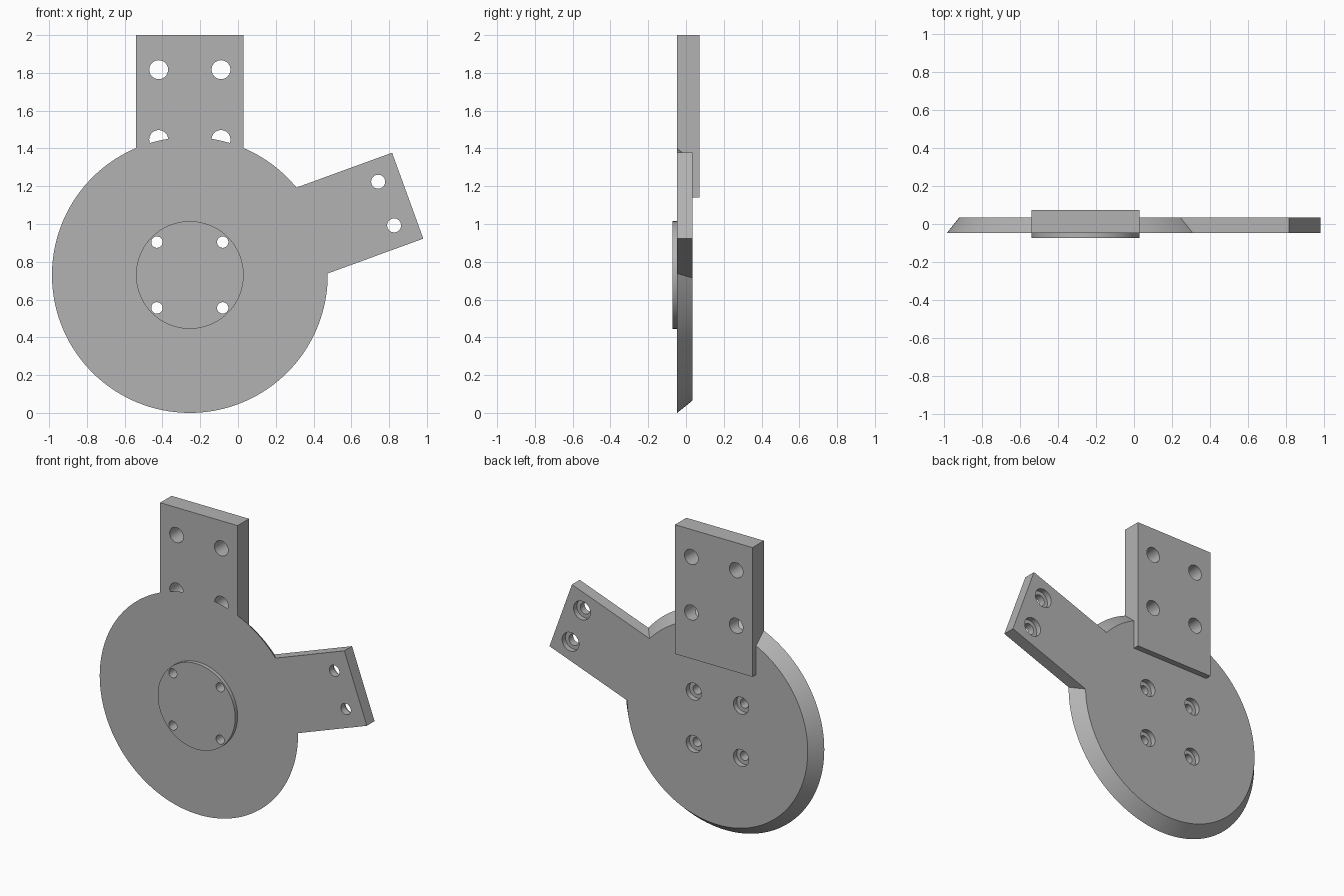
import bpy, bmesh, math
from mathutils import Matrix, Vector

cube = bpy.data.objects.get("Cube")
if cube:
    bpy.data.objects.remove(cube, do_unlink=True)

grey = bpy.data.materials.new("plain_grey")
grey.use_nodes = True
colour = (0.45, 0.45, 0.45, 1)
grey.diffuse_color = colour
grey.node_tree.nodes["Principled BSDF"].inputs["Base Color"].default_value = colour

# Shared dimensions
CX, CZ = -0.255, 0.73
FRONT, BACK = -0.047, 0.034
BOSS_FRONT, PLATE_BACK = -0.0725, 0.0725
ARM_TURN = Matrix.Rotation(math.radians(-20), 4, 'Y')


def finish(name, bm):
    bmesh.ops.recalc_face_normals(bm, faces=bm.faces)
    mesh = bpy.data.meshes.new(name)
    bm.to_mesh(mesh)
    bm.free()
    mesh.materials.append(grey)
    obj = bpy.data.objects.new(name, mesh)
    bpy.context.collection.objects.link(obj)
    return obj


def disc(name, x, z, y0, y1, r0, r1=None, sides=48):
    """Round part along y, with radius r0 at y0 and r1 at y1."""
    bm = bmesh.new()
    place = Matrix.Translation((x, (y0 + y1) / 2, z)) @ Matrix.Rotation(-math.pi / 2, 4, 'X')
    bmesh.ops.create_cone(bm, cap_ends=True, segments=sides, radius1=r0,
                          radius2=r0 if r1 is None else r1, depth=y1 - y0, matrix=place)
    return finish(name, bm)


def box(name, x0, x1, y0, y1, z0, z1, place=Matrix()):
    bm = bmesh.new()
    mid = Matrix.Translation(((x0 + x1) / 2, (y0 + y1) / 2, (z0 + z1) / 2))
    size = Matrix.Diagonal((x1 - x0, y1 - y0, z1 - z0, 1))
    bmesh.ops.create_cube(bm, size=1, matrix=place @ mid @ size)
    return finish(name, bm)


def combine(target, tool, operation):
    mod = target.modifiers.new(operation.lower(), 'BOOLEAN')
    mod.operation, mod.object, mod.solver = operation, tool, 'EXACT'
    bpy.context.view_layer.objects.active = target
    bpy.ops.object.modifier_apply(modifier=mod.name)
    bpy.data.objects.remove(tool, do_unlink=True)


def drill(target, x, z, radius, bore=None):
    """Through hole, with an optional counterbore from the back."""
    combine(target, disc("hole_cutter", x, z, -0.2, 0.2, radius), 'DIFFERENCE')
    if bore:
        combine(target, disc("bore_cutter", x, z, BACK - 0.035, 0.2, bore), 'DIFFERENCE')


# Upright plate, drilled before joining so the disc closes part of the lower holes
plate = box("upright_plate", CX - 0.285, CX + 0.285, FRONT, PLATE_BACK, 1.14, 2.0)
for side in (-1, 1):
    for z in (1.447, 1.817):
        drill(plate, CX + side * 0.165, z, 0.05)

# Chamfered disc with raised round boss
body = disc("mounting_bracket", CX, CZ, FRONT, BACK, 0.73, 0.665, 160)
combine(body, disc("boss", CX, CZ, BOSS_FRONT, 0, 0.285, sides=96), 'UNION')

# Side arm pointing out from the disc centre
arm_place = Matrix.Translation((CX, 0, CZ)) @ ARM_TURN
combine(body, box("side_arm", 0.4, 1.2275, FRONT, BACK, -0.242, 0.242, arm_place), 'UNION')

# Counterbored holes in the arm and the boss
for side in (-1, 1):
    p = arm_place @ Vector((1.106, 0, side * 0.123))
    drill(body, p.x, p.z, 0.037, 0.062)
    for up in (-1, 1):
        drill(body, CX + side * 0.174, CZ + up * 0.174, 0.03, 0.056)

combine(body, plate, 'UNION')

# Smooth round walls, sharp rims
bpy.ops.object.select_all(action='DESELECT')
body.select_set(True)
bpy.context.view_layer.objects.active = body
bpy.ops.object.shade_smooth_by_angle(angle=math.radians(30))
